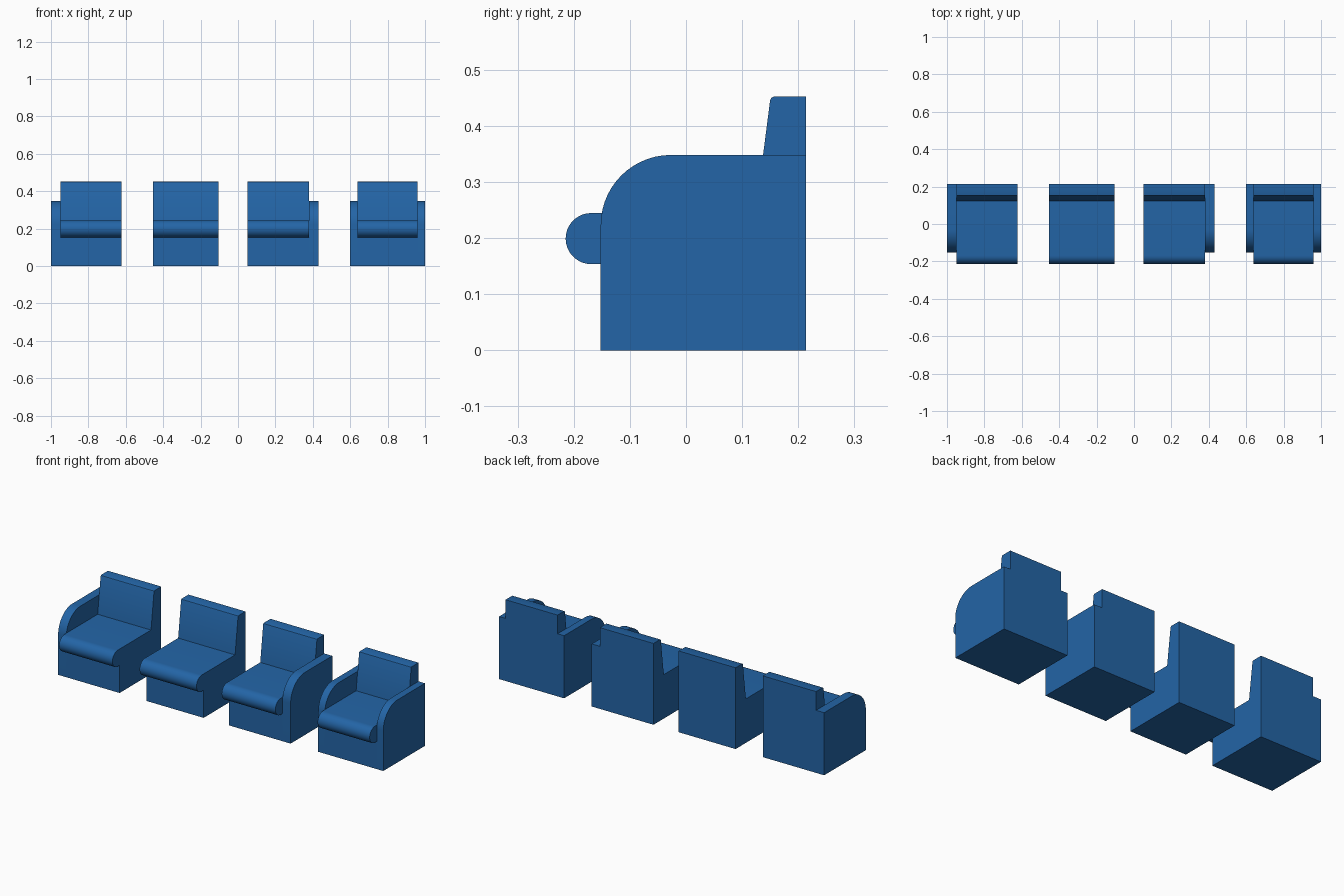
import bpy, math

if "Cube" in bpy.data.objects:
    bpy.data.objects.remove(bpy.data.objects["Cube"])

blue = bpy.data.materials.new("blue upholstery")
blue.diffuse_color = (0.017, 0.13, 0.385, 1)
blue.use_nodes = True
blue.node_tree.nodes["Principled BSDF"].inputs["Base Color"].default_value = blue.diffuse_color

BACK, FRONT = 0.214, -0.152


def arc(cy, cz, r, a0, a1, n):
    """Points on an arc in the y-z plane, angles in degrees."""
    return [(cy + r * math.cos(math.radians(a0 + (a1 - a0) * i / n)),
             cz + r * math.sin(math.radians(a0 + (a1 - a0) * i / n)))
            for i in range(n + 1)]


def extrude(name, profile, x0, x1):
    """Solid made by sweeping a y-z profile from x0 to x1."""
    n = len(profile)
    verts = [(x, y, z) for x in (x0, x1) for y, z in profile]
    faces = [tuple(range(n))[::-1], tuple(range(n, 2 * n))]
    faces += [(i, (i + 1) % n, n + (i + 1) % n, n + i) for i in range(n)]
    mesh = bpy.data.meshes.new(name)
    mesh.from_pydata(verts, [], faces)
    mesh.materials.append(blue)
    obj = bpy.data.objects.new(name, mesh)
    bpy.context.collection.objects.link(obj)
    # outward normals, then smooth only the rounded parts
    bpy.context.view_layer.objects.active = obj
    obj.select_set(True)
    bpy.ops.object.mode_set(mode='EDIT')
    bpy.ops.mesh.select_all(action='SELECT')
    bpy.ops.mesh.normals_make_consistent(inside=False)
    bpy.ops.object.mode_set(mode='OBJECT')
    bpy.ops.object.shade_smooth_by_angle(angle=math.radians(30))
    obj.select_set(False)


# seat and backrest in one profile, with a rounded front cushion lip
seat = [(BACK, 0), (FRONT, 0), (FRONT, 0.154)]
seat += arc(-0.169, 0.199, 0.0455, 270, 90, 18)
seat += [(0.124, 0.2445), (0.150, 0.446), (0.152, 0.450), (0.156, 0.452),
         (BACK, 0.452)]

# armrest side panel with a rounded upper front corner
arm = [(BACK, 0), (FRONT, 0)]
arm += arc(-0.027, 0.223, 0.125, 180, 90, 14)
arm += [(BACK, 0.348)]

# name, seat x range, armrest x ranges
units = [
    ("left_end", (-0.95, -0.622), [(-1.0, -0.95)]),
    ("middle", (-0.455, -0.105), []),
    ("right_end", (0.05, 0.38), [(0.38, 0.43)]),
    ("armchair", (0.64, 0.96), [(0.60, 0.64), (0.96, 1.0)]),
]
for name, span, arms in units:
    extrude(name + "_seat", seat, *span)
    for i, a in enumerate(arms):
        extrude(f"{name}_armrest_{i + 1}", arm, *a)
